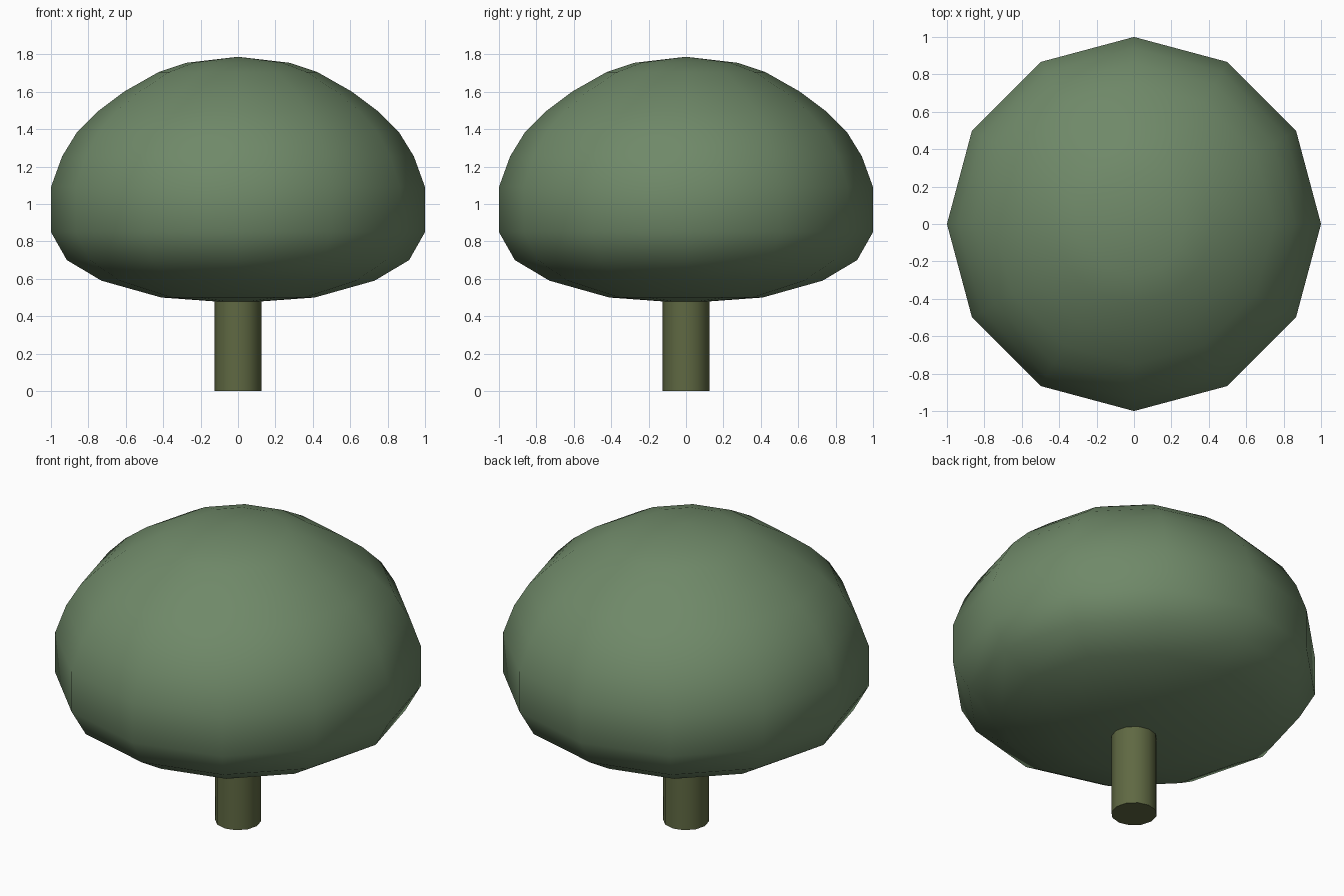
import bpy
import math

if "Cube" in bpy.data.objects:
    bpy.data.objects.remove(bpy.data.objects["Cube"])


def material(name, color):
    m = bpy.data.materials.new(name)
    m.diffuse_color = (*color, 1)
    m.use_nodes = True
    m.node_tree.nodes["Principled BSDF"].inputs["Base Color"].default_value = m.diffuse_color
    return m


def lathe(name, profile, sides, mat, smooth_angle):
    """Revolve (radius, z) points about z; radius 0 makes a pole."""
    verts, rings, faces = [], [], []
    for r, z in profile:
        start = len(verts)
        n = 1 if r == 0 else sides
        for i in range(n):
            a = 2 * math.pi * i / sides
            verts.append((r * math.cos(a), r * math.sin(a), z))
        rings.append([start + i % n for i in range(sides)])
    for low, high in zip(rings, rings[1:]):
        for i in range(sides):
            j = (i + 1) % sides
            quad = [low[i], low[j], high[j], high[i]]
            faces.append(list(dict.fromkeys(quad)))
    mesh = bpy.data.meshes.new(name)
    mesh.from_pydata(verts, [], faces)
    mesh.materials.append(mat)
    obj = bpy.data.objects.new(name, mesh)
    bpy.context.collection.objects.link(obj)
    bpy.ops.object.select_all(action='DESELECT')
    obj.select_set(True)
    bpy.context.view_layer.objects.active = obj
    bpy.ops.object.shade_smooth_by_angle(angle=math.radians(smooth_angle))
    return obj


leaf = material("leaf_green", (0.16, 0.25, 0.14))
bark = material("bark_olive", (0.115, 0.14, 0.055))

# Rounded crown, wide dome above a shallow underside
lathe("crown", [(0, 0.47), (0.41, 0.50), (0.73, 0.59), (0.915, 0.70),
                (1.0, 0.85), (1.0, 1.09), (0.94, 1.255), (0.86, 1.385),
                (0.75, 1.495), (0.61, 1.60), (0.425, 1.705),
                (0.275, 1.755), (0, 1.787)], 12, leaf, 60)

# Straight trunk, its top hidden just inside the crown
lathe("trunk", [(0, 0), (0.125, 0), (0.125, 0.5), (0, 0.5)], 12, bark, 40)
